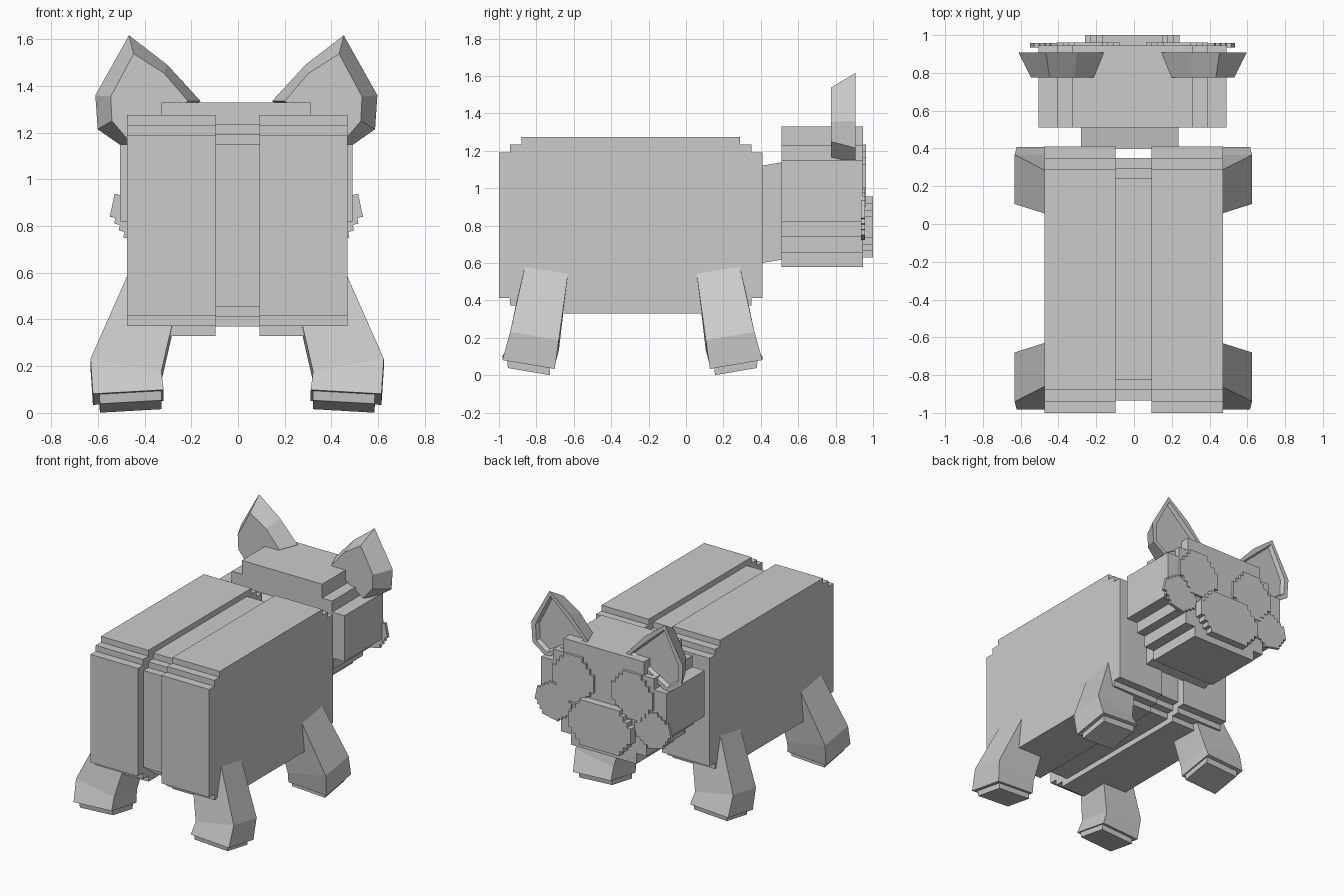
import bpy, bmesh
from math import radians
from mathutils import Matrix, Vector

cube = bpy.data.objects.get("Cube")
if cube:
    bpy.data.objects.remove(cube, do_unlink=True)

grey = bpy.data.materials.new("plain grey")
grey.use_nodes = True
grey.diffuse_color = (0.6, 0.6, 0.6, 1)
grey.node_tree.nodes["Principled BSDF"].inputs["Base Color"].default_value = (0.6, 0.6, 0.6, 1)

CX = -0.007     # middle of the head
LEG_Y = -0.287  # middle between front and back legs


def finish(name, bm):
    bmesh.ops.recalc_face_normals(bm, faces=bm.faces)
    mesh = bpy.data.meshes.new(name)
    bm.to_mesh(mesh)
    bm.free()
    mesh.materials.append(grey)
    obj = bpy.data.objects.new(name, mesh)
    bpy.context.scene.collection.objects.link(obj)
    return obj


def loft(rings):
    """Skin equal-length rings of points and cap both ends."""
    bm = bmesh.new()
    loops = [[bm.verts.new(p) for p in ring] for ring in rings]
    n = len(loops[0])
    for a, b in zip(loops, loops[1:]):
        for i in range(n):
            j = (i + 1) % n
            bm.faces.new((a[i], a[j], b[j], b[i]))
    bm.faces.new(loops[0])
    bm.faces.new(loops[-1])
    return bm


def stepped(a0, a1, b0, b1, da, db, steps):
    """Rectangle outline whose corners are cut as stairs."""
    stair = []
    for k in range(steps):
        stair.append((k * da, (steps - k) * db))
        stair.append(((k + 1) * da, (steps - k) * db))
    stair.append((steps * da, 0))
    back = stair[::-1]
    return ([(a0 + u, b0 + v) for u, v in stair] + [(a1 - u, b0 + v) for u, v in back]
            + [(a1 - u, b1 - v) for u, v in stair] + [(a0 + u, b1 - v) for u, v in back])


def slab_y(name, outline, y0, y1):
    return finish(name, loft([[(x, y, z) for x, z in outline] for y in (y0, y1)]))


# Body: two stair-cornered halves with a recessed strip between them
side = stepped(-1.0, 0.41, 0.33, 1.275, 0.06, 0.042, 2)
inner = stepped(-0.935, 0.35, 0.37, 1.235, 0.055, 0.042, 2)
for name, x0, x1, outline in (("body_left", 0.093, 0.47, side),
                              ("body_right", -0.475, -0.097, side),
                              ("body_middle", -0.097, 0.093, inner)):
    finish(name, loft([[(x, y, z) for y, z in outline] for x in (x0, x1)]))

# Neck
finish("neck", loft([[(x, y, z) for x, z in ((-0.28, lo), (0.235, lo), (0.235, hi), (-0.28, hi))]
                     for y, lo, hi in ((0.4, 0.6, 1.12), (0.52, 0.62, 1.14))]))

# Head: stairs at top and bottom
half = [(0.26, 0.58), (0.26, 0.655), (0.34, 0.655), (0.34, 0.74), (0.41, 0.74), (0.41, 0.82),
        (0.498, 0.82), (0.498, 1.15), (0.4, 1.15), (0.4, 1.23), (0.32, 1.23), (0.32, 1.33)]
slab_y("head", [(CX + x, z) for x, z in half] + [(CX - x, z) for x, z in half[::-1]], 0.51, 0.945)

# Muzzle
slab_y("muzzle", stepped(-0.26, 0.24, 0.63, 0.955, 0.03, 0.035, 3), 0.94, 1.0)

ear = [(0.46, 1.617), (0.604, 1.36), (0.594, 1.215), (0.48, 1.135), (0.153, 1.335), (0.295, 1.49)]
ear_back = [(0.44, 1.538), (0.538, 1.355), (0.533, 1.25), (0.46, 1.165), (0.207, 1.335), (0.31, 1.455)]

for side_name, s in (("left", 1), ("right", -1)):
    # Eye plate
    eye = stepped(0.07, 0.4, 0.9, 1.235, 0.03, 0.035, 3)
    slab_y("eye_" + side_name, [(CX + s * x, z) for x, z in eye], 0.94, 0.962)

    # Cheek plate, rolled slightly
    cheek = slab_y("cheek_" + side_name, stepped(-0.14, 0.14, -0.125, 0.125, 0.025, 0.025, 3), -0.01, 0.012)
    cheek.data.transform(Matrix.Translation((CX + s * 0.395, 0.945, 0.86))
                         @ Matrix.Rotation(radians(-12 * s), 4, 'Y'))

    # Ear with a sunken inner face
    bm = loft([[(CX + s * x, 0.775, z) for x, z in ear_back], [(CX + s * x, 0.907, z) for x, z in ear]])
    bmesh.ops.recalc_face_normals(bm, faces=bm.faces)
    bm.normal_update()
    front = max(bm.faces, key=lambda f: f.calc_center_median().y)
    bmesh.ops.inset_region(bm, faces=[front], thickness=0.035)
    bmesh.ops.inset_region(bm, faces=[front], thickness=0.012)
    bmesh.ops.translate(bm, verts=front.verts, vec=Vector((0, -0.03, 0)))
    finish("ear_" + side_name, bm)

    # Legs: each ring is inner x, outer x, middle y, half depth, inner z, outer z
    for end_name, e in (("back", 1), ("front", -1)):
        rings = []
        for xi, xo, yc, d, zi, zo in ((0.225, 0.47, -0.745, 0.115, 0.59, 0.57),
                                      (0.325, 0.628, -0.81, 0.13, 0.155, 0.21),
                                      (0.315, 0.618, -0.842, 0.14, 0.075, 0.058),
                                      (0.325, 0.59, -0.842, 0.115, 0.075, 0.06),
                                      (0.325, 0.588, -0.84, 0.112, 0.035, 0.02)):
            rings.append([(CX / 2 + s * x, LEG_Y + e * (yc + t * d - LEG_Y), z - 0.17 * t * d)
                          for x, z, t in ((xi, zi, -1), (xo, zo, -1), (xo, zo, 1), (xi, zi, 1))])
        finish("leg_" + end_name + "_" + side_name, loft(rings))
